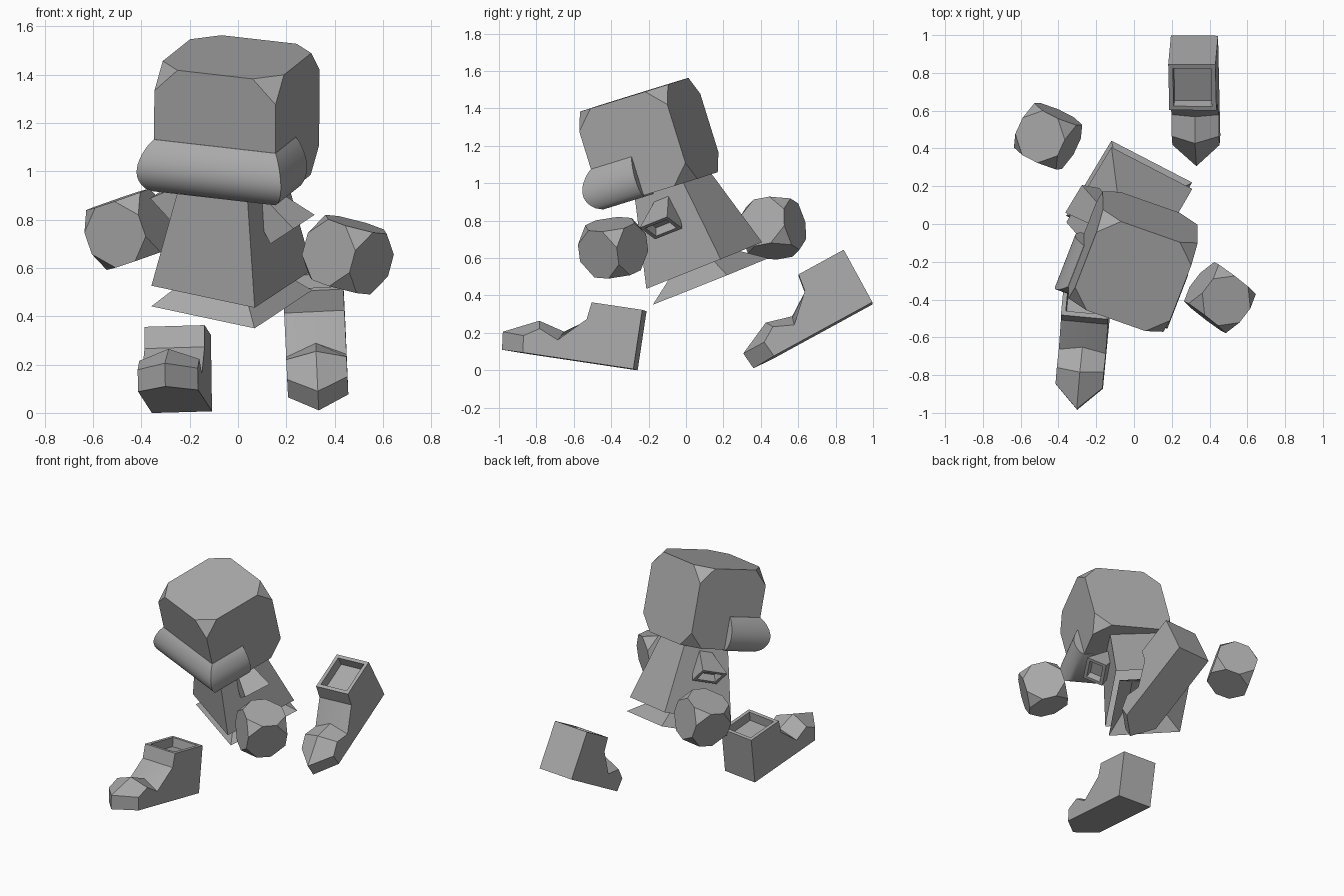
import bpy, bmesh, math
from mathutils import Vector, Matrix

old = bpy.data.objects.get("Cube")
if old:
    bpy.data.objects.remove(old, do_unlink=True)

grey = bpy.data.materials.new("plain_grey")
grey.use_nodes = True
colour = (0.4, 0.4, 0.4, 1)
grey.diffuse_color = colour
grey.node_tree.nodes["Principled BSDF"].inputs["Base Color"].default_value = colour


def frame(side, back, origin):
    """Part frame: local x to its left, y to its back, z up."""
    y = Vector(back).normalized()
    x = Vector(side)
    x = (x - y * x.dot(y)).normalized()
    m = Matrix((x, y, x.cross(y))).transposed().to_4x4()
    m.translation = Vector(origin)
    return m


def finish(name, bm, matrix, smooth=0):
    bmesh.ops.recalc_face_normals(bm, faces=bm.faces)
    mesh = bpy.data.meshes.new(name)
    bm.to_mesh(mesh)
    bm.free()
    mesh.materials.append(grey)
    obj = bpy.data.objects.new(name, mesh)
    bpy.context.collection.objects.link(obj)
    obj.matrix_world = matrix
    if smooth:
        bpy.ops.object.select_all(action='DESELECT')
        obj.select_set(True)
        bpy.context.view_layer.objects.active = obj
        bpy.ops.object.shade_smooth_by_angle(angle=math.radians(smooth))
    return obj


def loft(rings, cap_start=True, cap_end=True):
    bm = bmesh.new()
    loops = [[bm.verts.new(p) for p in ring] for ring in rings]
    for a, b in zip(loops, loops[1:]):
        for i in range(len(a)):
            j = (i + 1) % len(a)
            bm.faces.new((a[i], a[j], b[j], b[i]))
    if cap_start:
        bm.faces.new(loops[0])
    if cap_end:
        bm.faces.new(loops[-1])
    bmesh.ops.recalc_face_normals(bm, faces=bm.faces)
    bm.normal_update()
    return bm


def hollow(bm, faces, rim, depth):
    bmesh.ops.inset_region(bm, faces=faces, thickness=rim, use_even_offset=True)
    bm.normal_update()
    bmesh.ops.inset_region(bm, faces=faces, thickness=0.003, depth=-depth, use_even_offset=True)


def cut_corner_block(name, size, cut, matrix):
    bm = bmesh.new()
    bmesh.ops.create_cube(bm, size=1)
    bmesh.ops.scale(bm, vec=size, verts=bm.verts)
    bmesh.ops.bevel(bm, geom=list(bm.verts), offset=cut, offset_type='PERCENT',
                    segments=1, affect='VERTICES')
    return finish(name, bm, matrix)


def square(half, z):
    return [(-half, -half, z), (half, -half, z), (half, half, z), (-half, half, z)]


# Head, with its origin at the centre of the block
head = frame((0.938, -0.33, -0.107), (0.346, 0.894, 0.276), (0, 0, 0))
head.translation = head.to_3x3() @ Vector((-0.07, 0.158, 1.225))
cut_corner_block("head", (0.535, 0.525, 0.528), 19, head)

# Rounded muzzle band wrapped round the lower front of the head
rings = []
steps = 12
for i in range(steps + 1):
    t = i / steps
    out = 0.07 * math.sin(math.pi * t ** 0.85) ** 0.75 if 0 < t < 1 else 0.002
    z = -0.272 + 0.225 * t
    w = 0.268 + 0.72 * out
    rings.append([(-w, -0.262 - out, z), (w, -0.262 - out, z), (w, -0.02, z), (-w, -0.02, z)])
finish("muzzle", loft(rings), head, 40)

# Tapered body and flared skirt, open underneath
body = frame((0.833, -0.512, -0.21), (0.488, 0.81, 0.322), (-0.025, 0.0975, 0.56))
finish("body", loft([square(0.245, 0), square(0.155, 0.47)], cap_start=False), body)
finish("skirt", loft([square(0.245, -0.092), square(0.1, 0.05)], cap_start=False), body)


# Sleeves: square funnels with a hollow cuff
def cuff(x, z, a, b, s):
    c = Vector((x, 0, z))
    e1, e2 = Vector((0.77, 0, 0.63)) * a, Vector((0, 1, 0)) * b
    pts = [c - e1 - e2, c + e1 - e2, c + e1 + e2, c - e1 + e2]
    return [(p.x * s, p.y, p.z) for p in pts]


for side, s in (("left", 1), ("right", -1)):
    bm = loft([cuff(0.11, 0.41, 0.035, 0.04, s), cuff(0.286, 0.273, 0.07, 0.09, s)])
    end = max(bm.faces, key=lambda f: abs(f.calc_center_median().x))
    hollow(bm, [end], 0.022, 0.05)
    finish(side + "_sleeve", bm, body)

# Floating hands
hand_size = (0.262, 0.262, 0.262)
cut_corner_block("right_hand", hand_size, 32,
                 frame((0.85, -0.45, 0.28), (0.4, 0.87, 0.16), (-0.455, 0.465, 0.76)))
cut_corner_block("left_hand", hand_size, 32,
                 frame((0.75, -0.6, -0.28), (0.6, 0.78, -0.06), (0.455, -0.39, 0.655)))

# Boots: side and centre profiles as (forward, up) from the heel
ankle = [(0, 0), (0, 0.32), (0.275, 0.32), (0.288, 0.227)]
edge = ankle + [(0.425, 0.094), (0.53, 0.14), (0.61, 0.09), (0.6, 0)]
middle = ankle + [(0.41, 0.145), (0.55, 0.183), (0.735, 0.096), (0.725, 0)]


def boot(name, matrix):
    bm = loft([[(x, -f, h) for f, h in prof]
               for x, prof in ((-0.125, edge), (0, middle), (0.125, edge))])
    top = [f for f in bm.faces if f.calc_center_median().z > 0.319]
    hollow(bm, top, 0.024, 0.06)
    finish(name, bm, matrix, 35)


boot("right_boot", frame((1, -0.1, 0.03), (0.095, 0.985, -0.147), (-0.232, -0.27, 0.003)))
boot("left_boot", frame((1, 0, 0.05), (-0.02, 0.877, 0.479), (0.32, 0.997, 0.358)))
